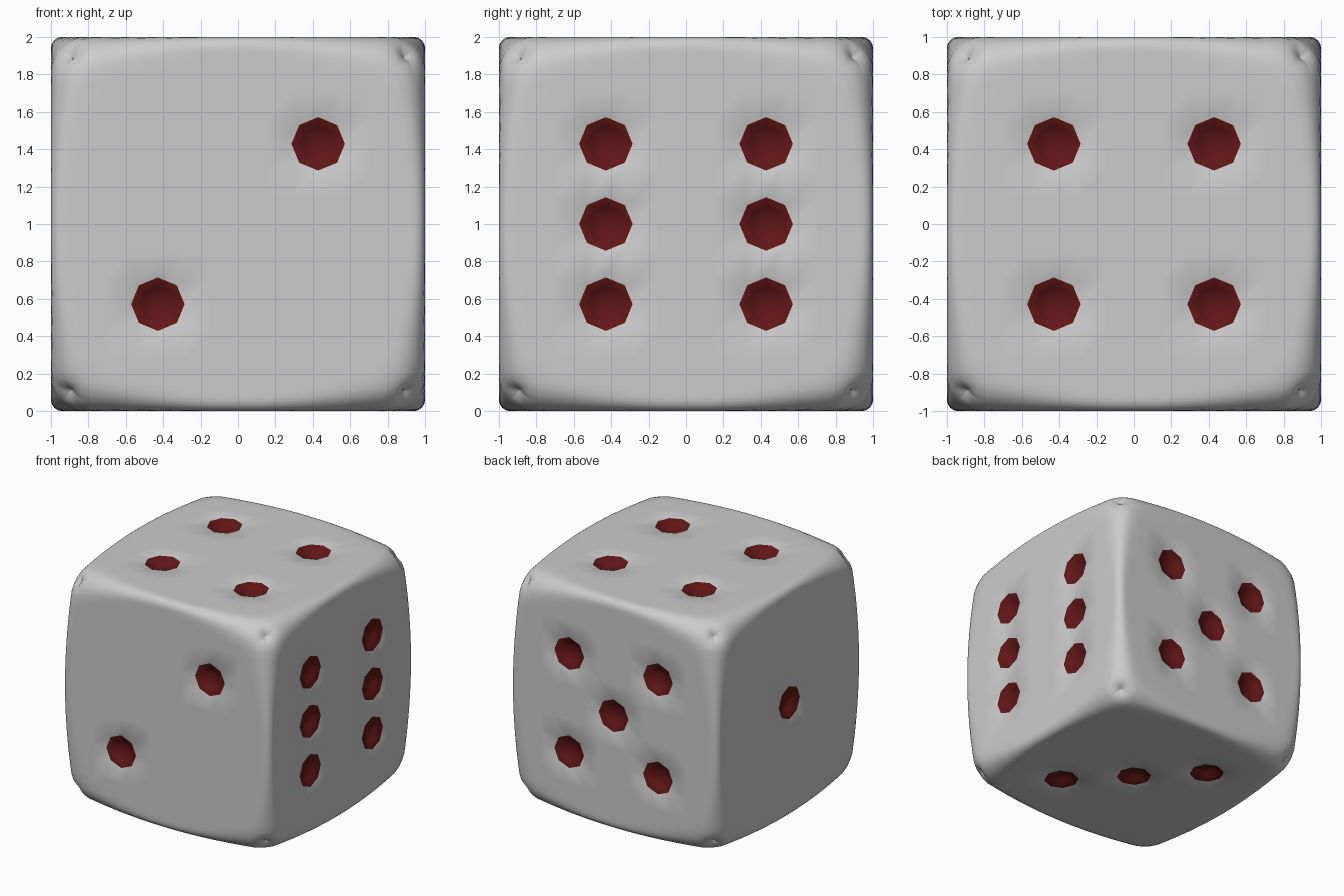
import bpy, bmesh
from mathutils import Vector

if "Cube" in bpy.data.objects:
    bpy.data.objects.remove(bpy.data.objects["Cube"])

P = 3 / 7          # pip offset from face centre
R = 1 / 7          # pip radius
EDGE_R, CORNER_R = 0.06, 0.27

# Grid lines across each face: even cells for the pips, finer towards the edges
half = [k / 7 for k in range(1, 6)] + [0.79, 0.85, 0.89, 0.92, 0.945, 0.965, 0.985, 1.0]
lines = [-v for v in reversed(half)] + [0.0] + half

bm = bmesh.new()
grid = {}


def vert(axis, side, u, v):
    co = [u, v]
    co.insert(axis, side)
    key = tuple(round(c, 3) + 0.0 for c in co)
    if key not in grid:
        grid[key] = bm.verts.new(co)
    return grid[key]


# Cube body from six face grids
for axis in range(3):
    for side in (-1.0, 1.0):
        for u0, u1 in zip(lines, lines[1:]):
            for v0, v1 in zip(lines, lines[1:]):
                bm.faces.new([vert(axis, side, u, v) for u, v in
                              ((u0, v0), (u1, v0), (u1, v1), (u0, v1))])
bmesh.ops.recalc_face_normals(bm, faces=bm.faces)

# Rounded edges whose radius grows towards the corners
for v in bm.verts:
    c = min(abs(x) for x in v.co)
    r = EDGE_R + (CORNER_R - EDGE_R) * c ** 2
    lim = 1 - r
    inner = Vector([max(-lim, min(lim, x)) for x in v.co])
    v.co = inner + r * (v.co - inner).normalized()

# Pip layouts: (axis, side, positions in the two remaining axes)
four = [(-P, -P), (P, -P), (-P, P), (P, P)]
layouts = [
    (1, -1.0, [(-P, -P), (P, P)]),                 # front
    (0, 1.0, four + [(-P, 0.0), (P, 0.0)]),        # right
    (2, 1.0, four),                                # top
    (1, 1.0, four + [(0.0, 0.0)]),                 # back
    (0, -1.0, [(0.0, 0.0)]),                       # left
    (2, -1.0, [(-P, P), (0.0, 0.0), (P, -P)]),     # bottom
]

# Octagonal pip bowls
centres = [vert(a, s, u, v) for a, s, spots in layouts for u, v in spots]
for centre in centres:
    mid = centre.co.copy()
    ring = {v for f in centre.link_faces for v in f.verts} - {centre}
    for v in ring:
        v.co = mid + (v.co - mid).normalized() * R
    bmesh.ops.dissolve_verts(bm, verts=[centre])
    bowl = next(f for f in bm.faces if set(f.verts) == ring)
    bowl.material_index = 1
    for width, depth in ((0.05, -0.04), (0.05, -0.02)):
        made = bmesh.ops.inset_individual(bm, faces=[bowl], thickness=width, depth=depth)
        for f in made["faces"]:
            f.material_index = 1

for f in bm.faces:
    f.smooth = True
mesh = bpy.data.meshes.new("die")
bm.to_mesh(mesh)
bm.free()

# Body stays plain grey, pips dark red
for name, colour in (("body_grey", (0.8, 0.8, 0.8, 1)), ("pip_red", (0.12, 0.008, 0.008, 1))):
    mat = bpy.data.materials.new(name)
    mat.diffuse_color = colour
    mat.use_nodes = True
    mat.node_tree.nodes["Principled BSDF"].inputs["Base Color"].default_value = mat.diffuse_color
    mesh.materials.append(mat)

die = bpy.data.objects.new("die", mesh)
die.location.z = 1
bpy.context.collection.objects.link(die)
